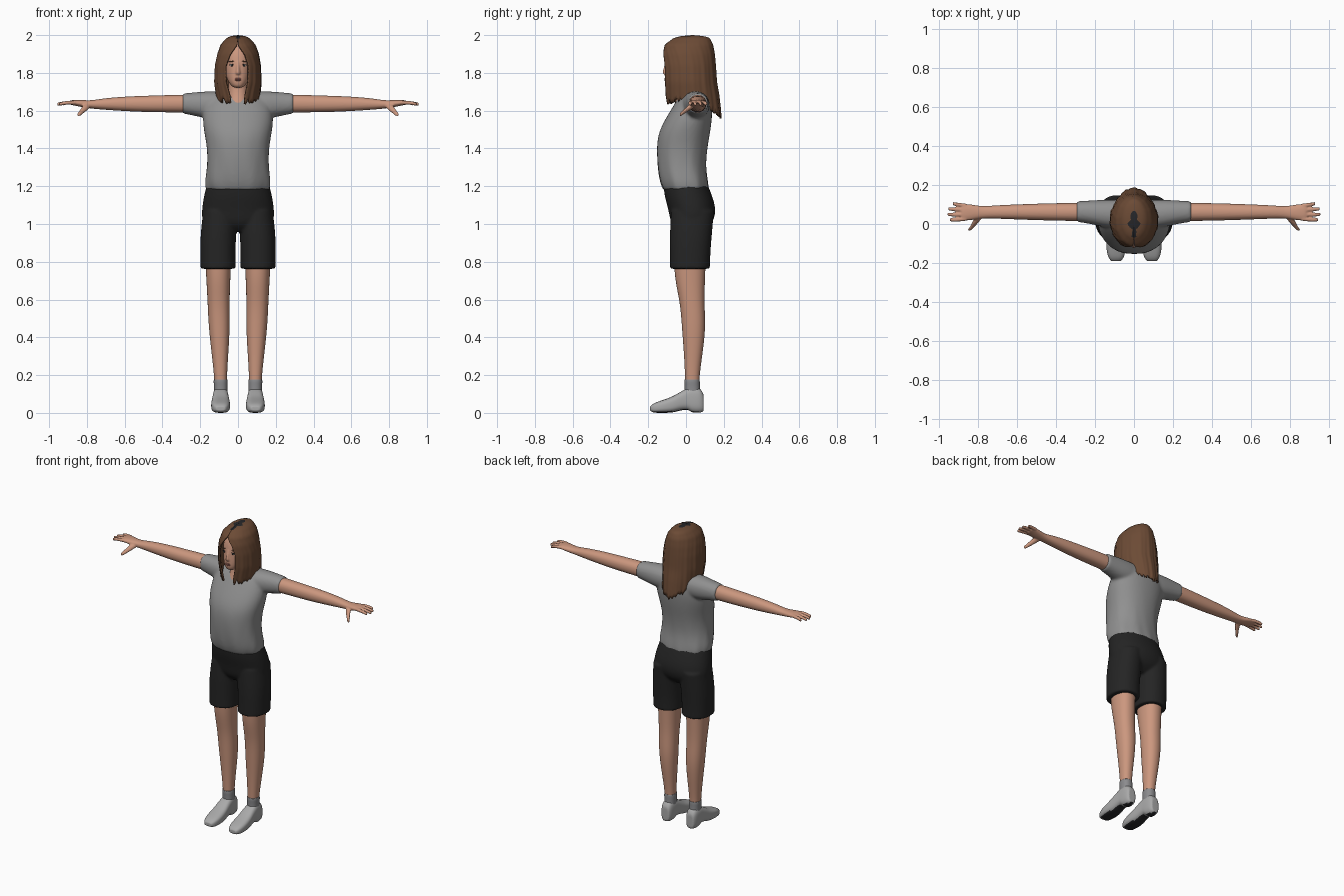
import bpy, bmesh, math, random
from mathutils import Vector, Matrix

random.seed(4)
cube = bpy.data.objects.get("Cube")
if cube:
    bpy.data.objects.remove(cube, do_unlink=True)


def material(name, r, g, b):
    m = bpy.data.materials.new(name)
    m.use_nodes = True
    m.diffuse_color = (r, g, b, 1)
    shader = m.node_tree.nodes["Principled BSDF"]
    shader.inputs["Base Color"].default_value = (r, g, b, 1)
    shader.inputs["Roughness"].default_value = 0.8
    return m


SKIN = material("skin", .60, .31, .21)
HAIR = material("brown hair", .15, .07, .036)
SHIRT = material("grey cotton", .28, .28, .28)
SHORTS = material("black cloth", .018, .018, .018)
SHOE = material("pale shoe", .40, .40, .40)
SOCK = material("sock grey", .26, .26, .27)
LIP = material("lip", .42, .16, .13)
WHITE = material("eye white", .55, .5, .47)
DARK = material("dark", .02, .02, .022)


def new_mesh():
    bm = bmesh.new()
    bm.edges.layers.float.new("crease_edge")
    return bm


def bend(value, power):
    return math.copysign(abs(value) ** (2 / power), value)


def loft(bm, axis, rings, n=20, power=2.2, crease=1.0):
    """Skin rounded rings given as (position, centre 1, centre 2, radius 1, radius 2)."""
    layer = bm.edges.layers.float["crease_edge"]
    loops = []
    for t, c1, c2, r1, r2 in rings:
        loop = []
        for k in range(n):
            a = math.tau * k / n
            u, v = c1 + r1 * bend(math.cos(a), power), c2 + r2 * bend(math.sin(a), power)
            loop.append(bm.verts.new({"X": (t, u, v), "Y": (u, t, v), "Z": (u, v, t)}[axis]))
        loops.append(loop)
    for low, high in zip(loops, loops[1:]):
        for k in range(n):
            j = (k + 1) % n
            bm.faces.new((low[k], low[j], high[j], high[k]))
    for loop in (loops[0], loops[-1]):
        for e in bm.faces.new(loop).edges:
            e[layer] = crease


def finish(name, bm, mats, side=1, voxel=0, subdiv=2, soften=4):
    if side < 0:
        bmesh.ops.scale(bm, vec=(-1, 1, 1), verts=bm.verts)
    bmesh.ops.recalc_face_normals(bm, faces=bm.faces)
    for f in bm.faces:
        f.smooth = True
    mesh = bpy.data.meshes.new(name)
    bm.to_mesh(mesh)
    bm.free()
    for m in mats:
        mesh.materials.append(m)
    obj = bpy.data.objects.new(name, mesh)
    bpy.context.collection.objects.link(obj)
    if subdiv:
        obj.modifiers.new("round", "SUBSURF").levels = subdiv
        obj.modifiers["round"].render_levels = subdiv
    if voxel:
        fuse = obj.modifiers.new("fuse", "REMESH")
        fuse.mode, fuse.voxel_size, fuse.use_smooth_shade = "VOXEL", voxel, True
        obj.modifiers.new("soften", "SMOOTH").iterations = soften
    return obj


def pebble(name, mat, centre, radii, tilt=0):
    bm = new_mesh()
    place = Matrix.Translation(centre) @ Matrix.Rotation(tilt, 4, "Y") @ Matrix.Diagonal((*radii, 1))
    bmesh.ops.create_uvsphere(bm, u_segments=16, v_segments=10, radius=1, matrix=place)
    return finish(name, bm, [mat], subdiv=0)


# Shirt: torso and sleeves fused, with soft folds near the hem
bm = new_mesh()
loft(bm, "Z", [(1.18, 0, 0, .168, .12), (1.22, 0, -.01, .176, .128), (1.3, 0, -.024, .163, .127),
               (1.4, 0, -.022, .163, .134), (1.48, 0, -.01, .178, .137), (1.55, 0, .012, .188, .125),
               (1.62, 0, .035, .18, .105), (1.67, 0, .045, .15, .085), (1.7, 0, .045, .085, .055)], n=48)
for v in bm.verts:
    a = math.atan2(v.co.y, v.co.x)
    fold = max(0, 1.5 - v.co.z) * .06
    push = 1 + fold * math.sin(9 * a + 14 * v.co.z) + fold * .6 * math.sin(17 * a - 20 * v.co.z)
    v.co.x, v.co.y = v.co.x * push, v.co.y * push
for s in (1, -1):
    loft(bm, "X", [(s * .06, .05, 1.63, .075, .072), (s * .14, .052, 1.628, .074, .076),
                   (s * .21, .06, 1.634, .062, .066), (s * .295, .064, 1.638, .053, .053)])
finish("shirt", bm, [SHIRT], voxel=.009)

# Shorts: hips and two legs fused
bm = new_mesh()
loft(bm, "Z", [(.96, 0, .025, .11, .06), (1, 0, .03, .192, .112), (1.07, 0, .035, .193, .126),
               (1.14, 0, .015, .183, .128), (1.205, 0, -.002, .166, .118)], n=32)
for s in (1, -1):
    loft(bm, "Z", [(.763, s * .106, .021, .094, .107), (.85, s * .107, .022, .094, .108),
                   (.95, s * .104, .026, .096, .113), (1.07, s * .095, .034, .09, .115)])
finish("shorts", bm, [SHORTS], voxel=.008)

for side, word in ((1, "left"), (-1, "right")):
    # Arm, palm, fingers and thumb
    bm = new_mesh()
    loft(bm, "X", [(.2, .06, 1.635, .047, .047), (.3, .062, 1.638, .047, .048), (.42, .062, 1.636, .045, .045),
                   (.55, .062, 1.636, .041, .042), (.7, .062, 1.636, .035, .032), (.78, .06, 1.632, .03, .021),
                   (.82, .06, 1.637, .039, .02), (.87, .06, 1.643, .044, .015), (.885, .06, 1.642, .04, .012)])
    for y, tip in ((.1, .93), (.074, .953), (.047, .957), (.021, .945)):
        spread = .06 + (y - .06) * .85
        loft(bm, "X", [(.86, spread, 1.643, .011, .011), (.91, y, 1.643, .0105, .0105),
                       (tip, y * 1.05, 1.634, .009, .009)], n=10, crease=.5)
    loft(bm, "Y", [(.05, .79, 1.635, .022, .016), (.015, .808, 1.616, .019, .017),
                   (-.01, .827, 1.595, .013, .013), (-.033, .845, 1.577, .01, .01)], n=10, crease=.4)
    finish(word + "_arm", bm, [SKIN], side, voxel=.0045, soften=3)

    # Leg
    bm = new_mesh()
    loft(bm, "Z", [(.1, .091, .034, .032, .036), (.18, .092, .032, .033, .037), (.3, .095, .038, .043, .048),
                   (.45, .099, .042, .057, .064), (.58, .103, .033, .058, .064), (.7, .104, .021, .064, .08),
                   (.82, .105, .02, .069, .086)])
    finish(word + "_leg", bm, [SKIN], side)

    # Sock with a rolled cuff
    bm = new_mesh()
    loft(bm, "Z", [(.08, .091, .035, .036, .042), (.14, .091, .033, .036, .04),
                   (.165, .092, .032, .038, .042), (.178, .092, .032, .036, .04)])
    finish(word + "_sock", bm, [SOCK], side)

    # Shoe with arched underside; faces looking down become the sole
    bm = new_mesh()
    profile = [(-.19, .012, .034, .024), (-.175, 0, .05, .04), (-.13, 0, .066, .051), (-.07, 0, .086, .05),
               (-.03, .014, .112, .045), (.015, .018, .135, .041), (.028, 0, .139, .041),
               (.075, 0, .136, .038), (.092, .008, .1, .026)]
    loft(bm, "Y", [(y, .092, (lo + hi) / 2, w, (hi - lo) / 2) for y, lo, hi, w in profile],
         n=24, power=2.9, crease=.5)
    bm.normal_update()
    bmesh.ops.recalc_face_normals(bm, faces=bm.faces)
    for f in bm.faces:
        f.material_index = int(f.normal.z < -.8 and f.calc_center_median().z < .02)
    finish(word + "_shoe", bm, [SHOE, DARK], side)

    # Eye, iris and brow
    pebble(word + "_eye", WHITE, (side * .031, -.0985, 1.84), (.013, .004, .0055))
    pebble(word + "_iris", DARK, (side * .031, -.1015, 1.84), (.0055, .0025, .005))
    pebble(word + "_lash", DARK, (side * .031, -.1, 1.846), (.015, .004, .002), side * .08)
    pebble(word + "_brow", HAIR, (side * .033, -.0985, 1.861), (.017, .004, .003), side * .1)

# Head, neck and nose
bm = new_mesh()
loft(bm, "Z", [(1.72, 0, -.07, .025, .03), (1.75, 0, -.05, .052, .062), (1.8, 0, -.01, .071, .101),
               (1.86, 0, .008, .079, .116), (1.92, 0, .018, .078, .113), (1.96, 0, .025, .06, .085),
               (1.977, 0, .03, .03, .04)], n=24, crease=.2)
loft(bm, "Z", [(1.6, 0, .005, .075, .07), (1.64, 0, .005, .058, .066), (1.69, 0, .018, .05, .055),
               (1.78, 0, .025, .052, .055)])
loft(bm, "Z", [(1.787, 0, -.102, .012, .01), (1.797, 0, -.108, .015, .017), (1.81, 0, -.107, .011, .017),
               (1.845, 0, -.103, .008, .01), (1.865, 0, -.1, .008, .006)], n=12, crease=.3)
finish("head", bm, [SKIN], voxel=.0045, soften=3)
pebble("upper_lip", LIP, (0, -.109, 1.769), (.019, .005, .004))
pebble("lower_lip", LIP, (0, -.109, 1.762), (.016, .006, .0045))

# Hair: a sheet swept from one side of the face, around the back, to the other
# Rows: height, half width, front, back, open angle on the right and left
STYLE = [(2, 0, .035, .035, 0, 0), (1.996, .035, -.02, .09, 0, 0), (1.985, .06, -.065, .125, 0, 0),
         (1.95, .092, -.112, .143, .05, .0), (1.9, .11, -.128, .152, .38, .35), (1.84, .121, -.13, .157, .56, .5),
         (1.75, .125, -.125, .163, .54, .46), (1.68, .117, -.115, .175, .38, .34),
         (1.6, .108, -.1, .184, .32, .3), (1.5, .1, -.09, .19, .3, .3)]


def style_at(z):
    for a, b in zip(STYLE, STYLE[1:]):
        if z >= b[0]:
            k = (a[0] - z) / (a[0] - b[0])
            return [p + (q - p) * k for p, q in zip(a, b)]
    return STYLE[-1]


COLS, ROWS = 96, 26
bm = new_mesh()
grid = []
for c in range(COLS + 1):
    u = c / COLS
    back = math.sin(math.pi * u) ** 2
    bottom = 1.655 - .075 * back ** 2 + random.uniform(-.022, .014)
    column = []
    for r in range(ROWS + 1):
        t = r / ROWS
        z = 2 - (2 - bottom) * t ** 1.6
        _, rx, front, rear, gap_r, gap_l = style_at(z)
        a = gap_r + u * (math.tau - gap_r - gap_l)
        lock = 1 + t * (.014 * math.sin(u * 75 + 2 * t) + .01 * math.sin(u * 150))
        cy, ry = (front + rear) / 2, (rear - front) / 2
        column.append(bm.verts.new((-rx * math.sin(a) * lock, cy - ry * math.cos(a) * lock, z)))
    grid.append(column)
for left, right in zip(grid, grid[1:]):
    for r in range(ROWS):
        f = bm.faces.new((left[r], right[r], right[r + 1], left[r + 1]))
        p = f.calc_center_median()
        # Dark parting on the crown
        if p.z > 1.97 and abs(p.x) < .024 * (1 - abs(p.y) / .085) + .004 * math.sin(p.y * 200):
            f.material_index = 1
bmesh.ops.remove_doubles(bm, verts=bm.verts, dist=.0002)
hair = finish("hair", bm, [HAIR, DARK], subdiv=0)
thick = hair.modifiers.new("thickness", "SOLIDIFY")
thick.thickness, thick.offset = .01, -1
